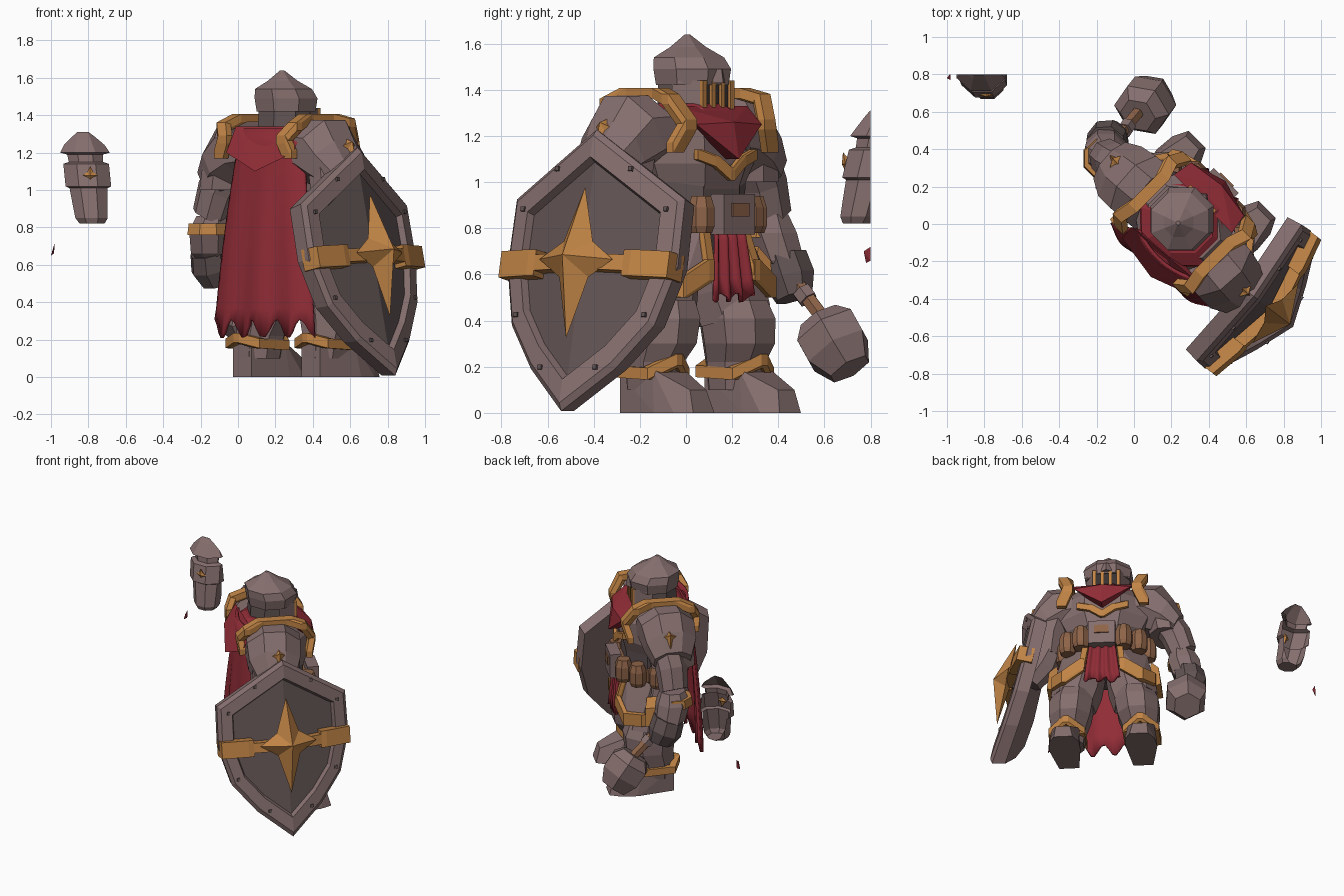
import bpy, bmesh, math
from mathutils import Vector, Matrix

if "Cube" in bpy.data.objects:
    bpy.data.objects.remove(bpy.data.objects["Cube"])

WORLD = Matrix.Identity(4)
BODY = Matrix.Translation((.27, .01, 0)) @ Matrix.Rotation(math.radians(135), 4, 'Z')
CAPE = Matrix.Translation((.27, .01, 0)) @ Matrix.Rotation(math.radians(140), 4, 'Z')
HEAD = Matrix.Translation((-.02, .01, 0)) @ BODY


def material(name, *rgb):
    mat = bpy.data.materials.new(name)
    mat.diffuse_color = (*rgb, 1)
    mat.use_nodes = True
    mat.node_tree.nodes["Principled BSDF"].inputs["Base Color"].default_value = (*rgb, 1)
    return mat


steel = material("steel", .235, .157, .155)
iron = material("dark_iron", .122, .088, .088)
red = material("red_cloth", .28, .025, .037)
gold = material("gold", .53, .23, .06)
leather = material("leather", .27, .125, .065)
shadow = material("visor_black", .04, .03, .03)


def finish(name, bm, mat, frame=BODY):
    bmesh.ops.recalc_face_normals(bm, faces=bm.faces[:])
    mesh = bpy.data.meshes.new(name)
    bm.to_mesh(mesh)
    bm.free()
    mesh.transform(frame)
    mesh.materials.append(mat)
    obj = bpy.data.objects.new(name, mesh)
    bpy.context.collection.objects.link(obj)
    return obj


def add_hull(bm, points):
    verts = [bm.verts.new(p) for p in points]
    result = bmesh.ops.convex_hull(bm, input=verts)
    spare = set(result["geom_interior"] + result["geom_unused"])
    bmesh.ops.delete(bm, geom=[v for v in spare if isinstance(v, bmesh.types.BMVert)], context='VERTS')


def hull(name, points, mat, frame=BODY, side=1):
    bm = bmesh.new()
    add_hull(bm, [(side * x, y, z) for x, y, z in points])
    return finish(name, bm, mat, frame)


def corners(center, half):
    return [Vector(center) + Vector((i * half[0], j * half[1], k * half[2]))
            for i in (-1, 1) for j in (-1, 1) for k in (-1, 1)]


def box(name, center, half, mat, frame=BODY):
    return hull(name, corners(center, half), mat, frame)


def chain(name, path, half, mat, frame=BODY, side=1):
    """Strap of joined blocks that follows a path."""
    bm = bmesh.new()
    path = [(side * x, y, z) for x, y, z in path]
    for a, b in zip(path, path[1:]):
        add_hull(bm, corners(a, half) + corners(b, half))
    return finish(name, bm, mat, frame)


def loft(name, rings, mat, frame=BODY, side=1, sides=8, clip=None):
    """Rings of (x, y, z, rx, ry) skinned along their path."""
    bm = bmesh.new()
    centers = [Vector((side * r[0], r[1], r[2])) for r in rings]
    axis = centers[-1] - centers[0]
    upright = math.hypot(axis.x, axis.y) < .3 * abs(axis.z)
    turn = Matrix.Identity(3) if upright else axis.to_track_quat('Z', 'Y').to_matrix()
    loops = []
    for c, r in zip(centers, rings):
        angles = [math.tau * (i + .5) / sides for i in range(sides)]
        loops.append([bm.verts.new(c + turn @ Vector((r[3] * math.cos(a), r[-1] * math.sin(a), 0)))
                      for a in angles])
    for a, b in zip(loops, loops[1:]):
        for i in range(sides):
            j = (i + 1) % sides
            bm.faces.new((a[i], a[j], b[j], b[i]))
    bm.faces.new(loops[0])
    bm.faces.new(loops[-1])
    bmesh.ops.recalc_face_normals(bm, faces=bm.faces[:])
    if clip:
        geom = bm.verts[:] + bm.edges[:] + bm.faces[:]
        bmesh.ops.bisect_plane(bm, geom=geom, plane_co=(0, clip, 0), plane_no=(0, 1, 0), clear_outer=True)
    return finish(name, bm, mat, frame)


def cloth(name, cols, rows, shape, frame):
    bm = bmesh.new()
    grid = [[bm.verts.new(shape(2 * i / cols - 1, j / rows)) for i in range(cols + 1)] for j in range(rows + 1)]
    for a, b in zip(grid, grid[1:]):
        for i in range(cols):
            bm.faces.new((a[i], a[i + 1], b[i + 1], b[i]))
    obj = finish(name, bm, red, frame)
    obj.modifiers.new("thickness", 'SOLIDIFY').thickness = .02
    for face in obj.data.polygons:
        face.use_smooth = True


def star(name, frame, reach, depth):
    """Four pointed star with a raised middle; reach is right, up, left, down."""
    bm = bmesh.new()
    waist = .56 * min(reach)
    rim = []
    for i in range(8):
        r = reach[i // 2] if i % 2 == 0 else waist
        a = i * math.pi / 4
        rim.append(bm.verts.new((r * math.cos(a), r * math.sin(a), 0)))
    tip, base = bm.verts.new((0, 0, depth)), bm.verts.new((0, 0, -.03))
    for i in range(8):
        for c in (tip, base):
            bm.faces.new((rim[i], rim[(i + 1) % 8], c))
    finish(name, bm, gold, frame)


def facing(center, normal):
    return Matrix.Translation(center) @ Vector(normal).to_track_quat('Z', 'Y').to_matrix().to_4x4()


# Helmet with visor bars
loft("helmet", [(0, 0, 1.24, .14), (0, 0, 1.34, .155), (0, 0, 1.47, .15)], iron, HEAD)
loft("helmet_crown", [(0, -.01, 1.42, .17), (0, -.01, 1.49, .182), (0, .01, 1.54, .165),
                      (0, .015, 1.585, .085), (0, .02, 1.64, .012)], steel, HEAD)
box("visor_slot", (0, -.145, 1.36), (.09, .012, .075), shadow, HEAD)
for x in (-.085, -.028, .028, .085):
    box("visor_bar", (x, -.162, 1.36), (.012, .01, .08), gold, HEAD)
for side in (1, -1):
    hull("cheek_plate", [(.095, -.16, 1.27), (.095, -.16, 1.44), (.155, -.04, 1.44),
                         (.155, -.04, 1.27), (.08, -.08, 1.3)], steel, HEAD, side)
hull("helmet_brow", [(-.16, -.08, 1.43), (.16, -.08, 1.43), (0, -.2, 1.43), (0, -.19, 1.49),
                     (-.14, -.08, 1.5), (.14, -.08, 1.5)], steel, HEAD)

# Torso, scarf and chest trim
loft("abdomen", [(0, 0, .66, .2, .17), (0, 0, .8, .27, .22), (0, 0, 1, .29, .22)], iron)
loft("breastplate", [(0, 0, .97, .27, .22), (0, 0, 1.08, .33, .25), (0, 0, 1.22, .33, .24),
                     (0, 0, 1.32, .22, .18)], steel)
loft("scarf_collar", [(0, .02, 1.2, .25, .25), (0, .02, 1.3, .24, .23), (0, .01, 1.34, .17, .17)], red)
hull("scarf_bib", [(-.22, -.14, 1.33), (.22, -.14, 1.33), (-.2, -.25, 1.25), (.2, -.25, 1.25),
                   (0, -.31, 1.1), (0, -.2, 1.1), (0, -.28, 1.26)], red)
chain("chest_trim", [(-.17, -.23, 1.12), (-.08, -.25, 1.09), (0, -.262, 1.03), (.08, -.25, 1.09), (.17, -.23, 1.12)],
      (.012, .012, .022), gold)


# Cape with pleats and a ragged hem
def cape_shape(s, t):
    width = .21 + .14 * t ** .8
    hem = 1.33 - 1.07 * t + (.05 * math.sin(14 * s) if t == 1 else 0)
    pleat = .012 * t * math.cos(9 * s)
    return -.05 + s * width, .25 + .07 * math.sin(t * 1.5) - .05 * s * s + pleat, hem


cloth("cape", 28, 10, cape_shape, CAPE)
hull("cape_fold", [(-.27, .2, 1.34), (.2, .2, 1.34), (-.05, .34, 1.1), (-.27, .28, 1.2), (.2, .28, 1.2),
                   (-.05, .15, 1.2)], red, CAPE)
cloth("front_cloth", 16, 4, lambda s, t: (s * (.09 + .04 * t), -.25 - .03 * t + .015 * math.cos(11 * s),
                                          .82 - .32 * t + .02 * t * math.sin(9 * s)), BODY)

# Belt, buckle and pouches
loft("belt", [(0, 0, .8, .29, .25), (0, 0, .9, .3, .255)], leather)
box("buckle", (0, -.275, .86), (.095, .04, .088), steel)
box("buckle_plate", (0, -.318, .88), (.05, .006, .03), leather)
for side in (1, -1):
    for x, y in ((.15, -.23), (.25, -.15), (.3, -.02)):
        loft("pouch", [(x, y, .78, .05), (x, y, .81, .062), (x, y, .89, .062), (x, y, .94, .045)], leather, side=side)

# Shoulders and legs, the same on both sides
for side in (1, -1):
    loft("shoulder_pad", [(.2, .03, 1.22, .2, .19), (.31, .04, 1.21, .2, .2), (.41, .05, 1.14, .19, .15),
                          (.5, .05, 1.06, .14, .1)], steel, side=side)
    loft("shoulder_lower_plate", [(.42, .06, 1, .12, .16), (.4, .05, 1.12, .12, .17),
                                  (.38, .04, 1.2, .08, .12)], steel, side=side)
    chain("shoulder_trim", [(.29, -.21, 1.15), (.24, -.24, 1.25), (.28, -.17, 1.36), (.25, -.08, 1.385),
                            (.25, .12, 1.385), (.27, .22, 1.34), (.22, .26, 1.27), (.26, .25, 1.19)],
          (.033, .02, .022), gold, side=side)
    star("shoulder_star", BODY @ facing((side * .48, .03, 1.23), (side * .75, 0, .65)), (.06, .07, .06, .085), .045)

    loft("thigh", [(.14, 0, .74, .13, .16), (.19, -.03, .55, .16, .18), (.22, -.06, .42, .15, .17)], steel, side=side)
    loft("greave", [(.25, -.03, .1, .11, .13), (.25, -.04, .22, .13, .145), (.24, -.07, .3, .155, .175),
                    (.23, -.07, .41, .165, .185), (.22, -.06, .49, .14, .16)], steel, side=side)
    hull("boot", [(x, y, z) for x, y, z in (
        (.19, .09, 0), (.33, .09, 0), (.16, -.17, 0), (.38, -.17, 0), (.2, -.36, 0), (.33, -.36, 0),
        (.19, .09, .17), (.33, .09, .17), (.17, -.14, .19), (.36, -.14, .19),
        (.16, -.28, 0), (.37, -.28, 0), (.22, -.33, .1), (.32, -.33, .1))], steel, side=side)
    chain("boot_trim", [(.15, .07, .18), (.15, -.12, .17), (.26, -.19, .23), (.37, -.12, .17), (.37, .07, .18),
                        (.26, .12, .21), (.15, .07, .18)], (.018, .018, .025), gold, side=side)
    hull("hip_plate", [(.12, -.2, .8), (.3, -.06, .8), (.13, -.26, .6), (.35, -.14, .55),
                       (.14, -.2, .6), (.33, -.08, .55), (.28, -.24, .53)], steel, side=side)
    chain("hip_plate_trim", [(.14, -.27, .62), (.27, -.24, .545), (.35, -.13, .56)],
          (.015, .015, .045), gold, side=side)
    chain("hip_plate_edge", [(.12, -.22, .78), (.14, -.27, .62)], (.02, .012, .02), gold, side=side)
    hull("hip_side_plate", [(.33, -.1, .72), (.33, .07, .72), (.4, -.12, .53), (.4, .08, .53),
                            (.3, -.08, .52), (.3, .08, .52), (.385, -.12, .66), (.385, .08, .66)], gold, side=side)
    hull("rear_hip_plate", [(.1, .2, .78), (.3, .05, .78), (.12, .25, .55), (.36, .1, .52),
                            (.1, .17, .55), (.3, .02, .52)], steel, side=side)

# Left arm holding the mace
loft("left_upper_arm", [(-.02, .28, 1.15, .11), (-.11, .33, 1.0, .11), (-.15, .36, .86, .1)], steel, WORLD)
loft("left_elbow_band", [(-.16, .35, .76, .12), (-.16, .35, .82, .112)], gold, WORLD)
loft("left_forearm", [(-.14, .36, .86, .09), (-.15, .37, .78, .12), (-.15, .41, .66, .11), (-.14, .43, .62, .08)],
     steel, WORLD)
loft("left_gauntlet", [(-.15, .42, .67, .11), (-.14, .45, .58, .115), (-.11, .47, .5, .085)], iron, WORLD)
loft("mace_shaft", [(-.12, .43, .63, .035), (.05, .63, .36, .035)], leather, WORLD, sides=6)
loft("mace_collar", [(-.05, .5, .53, .045), (-.03, .53, .49, .045)], steel, WORLD, sides=6)
loft("mace_head", [(.02, .58, .41, .1), (.04, .61, .36, .155), (.08, .66, .27, .155), (.11, .71, .19, .1)],
     steel, WORLD, sides=6)

# Right arm behind the shield
loft("right_upper_arm", [(.52, -.24, 1.15, .12), (.56, -.26, 1.0, .12), (.57, -.27, .84, .1)], steel, WORLD)
loft("right_forearm", [(.56, -.26, .88, .1), (.59, -.3, .78, .12), (.64, -.38, .66, .09)], steel, WORLD)

# Folded shield: raised rim, sunk panel, strap and star
across, up = Vector((.61, .792, 0)), Vector((-.161, .124, .979))
SHIELD = Matrix((across, up, across.cross(up))).transposed().to_4x4()
SHIELD.translation = (.735, -.46, .65)
half = [(0, .59), (.46, .3), (.465, 0), (.39, -.26), (.23, -.46), (0, -.656)]
outline = half + [(-u, v) for u, v in half[-2:0:-1]]


def shield_loop(bm, scale, height):
    return [bm.verts.new((u * scale, v * scale, height - .2 * abs(u * scale))) for u, v in outline]


bm = bmesh.new()
loops = [shield_loop(bm, s, h) for s, h in ((.97, -.09), (1, 0), (.95, .02), (.79, .02), (.76, -.015))]
for a, b in zip(loops, loops[1:]):
    for i in range(len(a)):
        j = (i + 1) % len(a)
        bm.faces.new((a[i], a[j], b[j], b[i]))
for loop in (loops[0], loops[-1]):
    bm.faces.new(loop[:len(half)])
    bm.faces.new(loop[len(half) - 1:] + loop[:1])
shield = finish("shield", bm, steel, SHIELD)
shield.data.materials.append(iron)
for face in shield.data.polygons[-2:]:
    face.material_index = 1
for side in (1, -1):
    chain("shield_strap", [(.03, 0, .02), (.27, 0, -.03), (.42, 0, -.065)], (.02, .035, .03), gold, SHIELD, side)
    chain("shield_strap_end", [(.26, 0, -.045), (.44, 0, -.085)], (.02, .058, .055), gold, SHIELD, side)
    for u, v in ((.39, .25), (.2, .42), (.35, -.22), (.15, -.46)):
        box("shield_rivet", (side * u, v, .02 - .2 * u), (.01, .01, .01), iron, SHIELD)
star("shield_star", SHIELD @ Matrix.Translation((0, .01, .03)), (.2, .32, .2, .35), .1)

# Loose arm piece and cloth scrap, cut off flat at the rear
profile = [(.82, .065), (.85, .085), (.92, .092), (1.01, .1), (1.02, .12), (1.14, .12), (1.15, .09), (1.19, .095),
           (1.2, .13), (1.28, .085), (1.31, .065)]
loft("loose_arm", [(-.78 - .1 * (z - .82), .74 + .24 * (z - .82), z, r * 1.1, r) for z, r in profile],
     steel, WORLD, clip=.8)
star("loose_arm_star", facing((-.79, .69, 1.08), (0, -1, -.2)), (.04, .05, .04, .05), .015)
hull("cloth_scrap", [(-1, .78, .65), (-.98, .8, .72), (-.98, .77, .7), (-.985, .8, .66)], red, WORLD)
